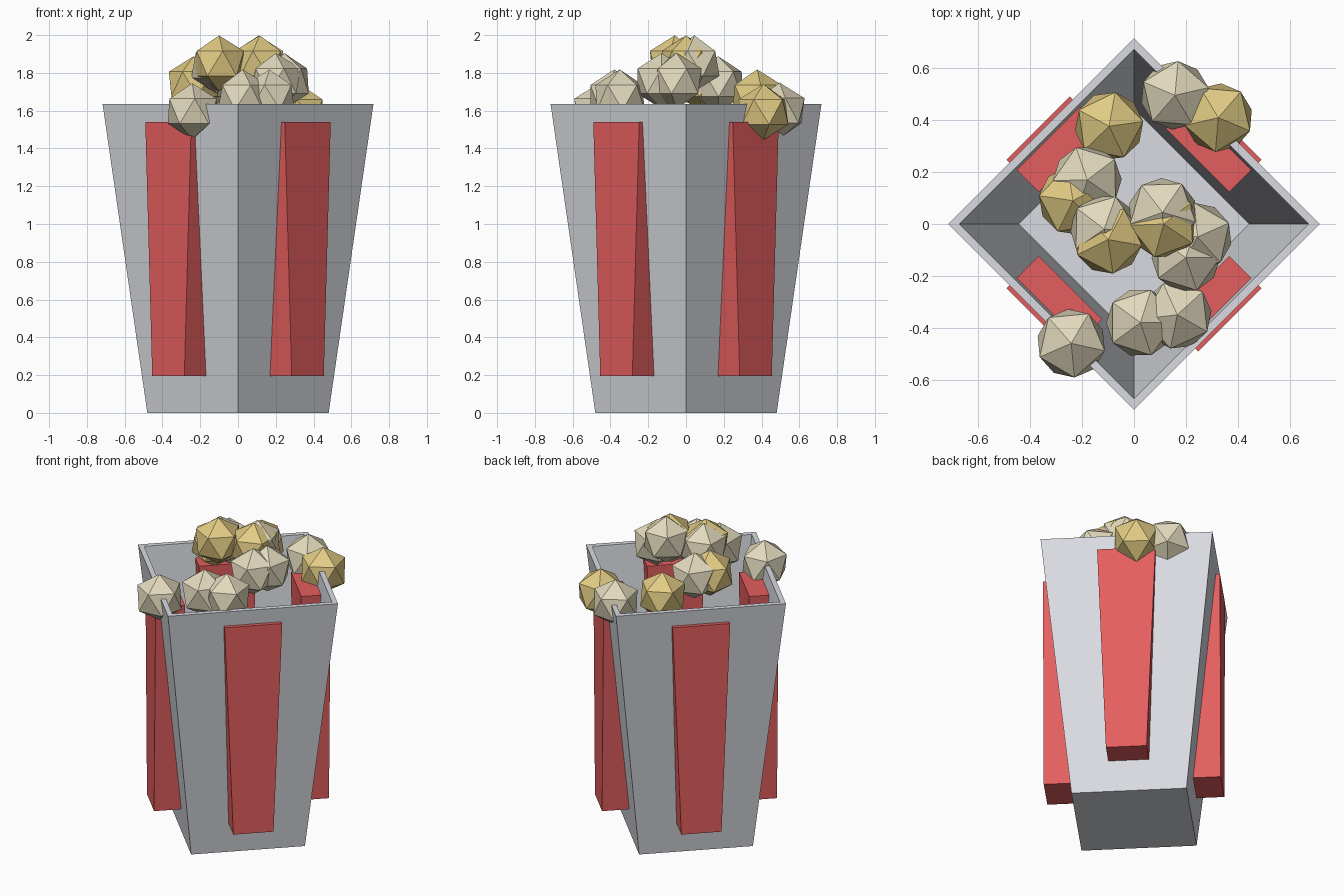
import bpy, bmesh, math, random
from mathutils import Matrix

random.seed(4)
cube = bpy.data.objects.get("Cube")
if cube:
    bpy.data.objects.remove(cube, do_unlink=True)


def material(name, rgb):
    m = bpy.data.materials.new(name)
    m.use_nodes = True
    m.diffuse_color = (*rgb, 1)
    m.node_tree.nodes["Principled BSDF"].inputs["Base Color"].default_value = (*rgb, 1)
    return m


grey = material("pale_grey", (0.69, 0.71, 0.755))
red = material("stripe_red", (0.775, 0.112, 0.112))
cream = material("popcorn_cream", (0.76, 0.70, 0.51))
gold = material("popcorn_gold", (0.76, 0.60, 0.23))


def finish(name, bm, mat):
    bmesh.ops.recalc_face_normals(bm, faces=bm.faces)
    mesh = bpy.data.meshes.new(name)
    bm.to_mesh(mesh)
    bm.free()
    mesh.materials.append(mat)
    ob = bpy.data.objects.new(name, mesh)
    bpy.context.collection.objects.link(ob)
    return ob


def loft(name, rings, mat, turn=0):
    """Join four-cornered rings into a closed solid, then turn it about z."""
    bm = bmesh.new()
    loops = [[bm.verts.new(p) for p in ring] for ring in rings]
    for a, b in zip(loops, loops[1:]):
        for i in range(4):
            j = (i + 1) % 4
            bm.faces.new((a[i], a[j], b[j], b[i]))
    bm.faces.new(loops[0])
    bm.faces.new(loops[-1])
    bm.transform(Matrix.Rotation(turn, 4, "Z"))
    return finish(name, bm, mat)


def diamond(r, z):
    return [(r, 0, z), (0, r, z), (-r, 0, z), (0, -r, z)]


def rectangle(x0, x1, w, z):
    return [(x0, -w, z), (x1, -w, z), (x1, w, z), (x0, w, z)]


# Flared hollow box: outside, rim, inside wall, inner floor
loft("popcorn_box", [diamond(0.48, 0), diamond(0.717, 1.635),
                     diamond(0.673, 1.635), diamond(0.445, 0.06)], grey)

# Upright tapering stripe block through the middle of each wall
for k, side in enumerate(("back_left", "back_right", "front_right", "front_left")):
    loft("stripe_" + side, [rectangle(0.347, 0.522, 0.12, 0.195),
                            rectangle(0.347, 0.522, 0.172, 1.54)],
         red, math.radians(45 + 90 * k))

# Faceted popcorn pieces
pieces = {
    cream: [(0.158, 0.496, 1.6), (-0.18, 0.17, 1.74), (-0.115, -0.02, 1.84),
            (0.11, 0.045, 1.85), (0.245, -0.05, 1.757), (0.2, -0.13, 1.757),
            (0.167, -0.35, 1.67), (0.025, -0.38, 1.67), (-0.242, -0.46, 1.597)],
    gold: [(-0.096, 0.377, 1.67), (0.325, 0.41, 1.593), (-0.235, 0.09, 1.74),
           (-0.1, -0.06, 1.85), (0.115, 0, 1.85)],
}
for mat, spots in pieces.items():
    for n, spot in enumerate(spots, 1):
        bm = bmesh.new()
        place = Matrix.Translation(spot) @ Matrix.Rotation(random.uniform(0, math.tau), 4, "Z")
        bmesh.ops.create_icosphere(bm, subdivisions=1, radius=0.148, matrix=place)
        finish(f"{mat.name}_{n}", bm, mat)
